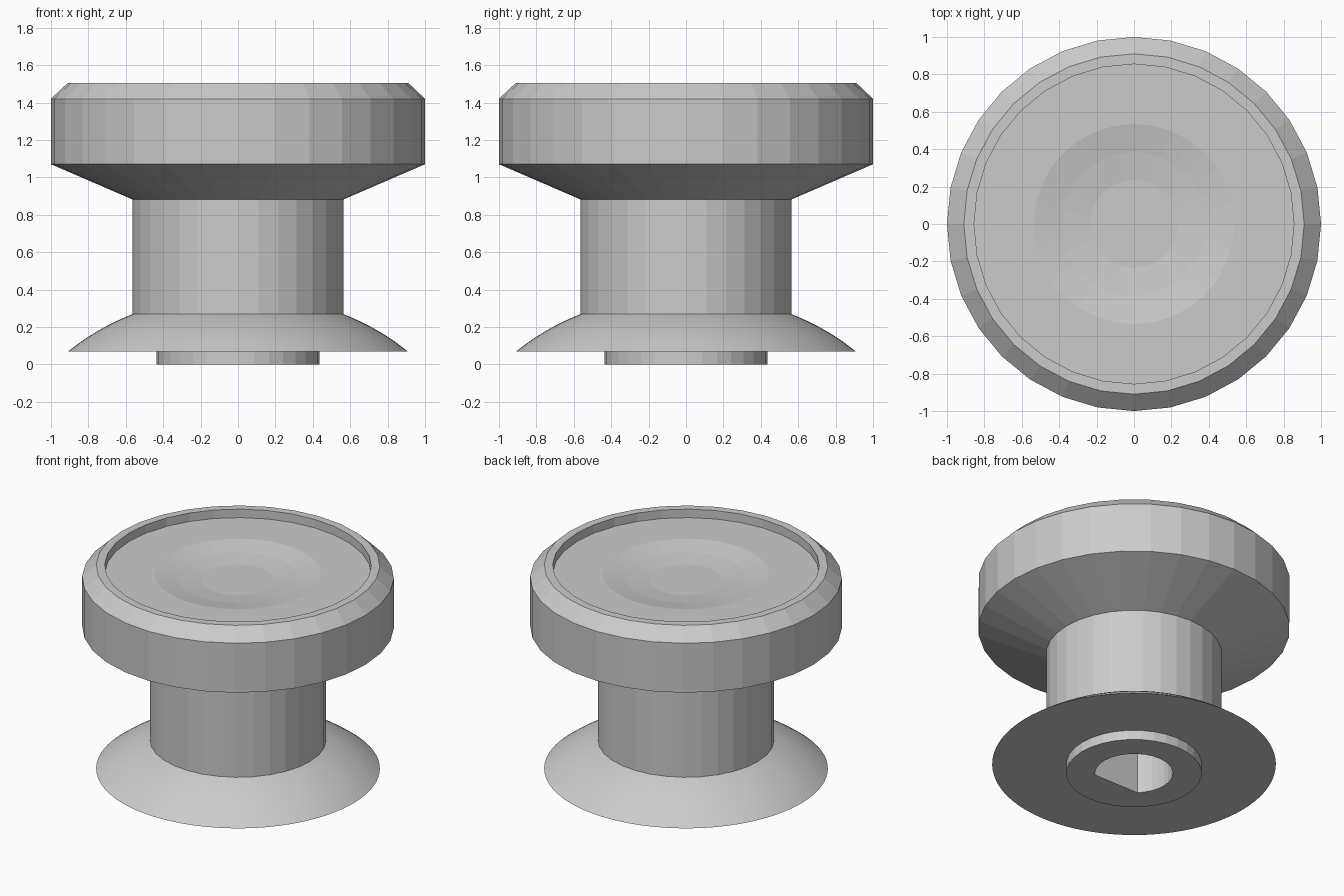
import bpy
import bmesh
import math

if "Cube" in bpy.data.objects:
    bpy.data.objects.remove(bpy.data.objects["Cube"])

grey = bpy.data.materials.new("plain_grey")
grey.diffuse_color = (0.6, 0.6, 0.6, 1)
grey.use_nodes = True
grey.node_tree.nodes["Principled BSDF"].inputs["Base Color"].default_value = grey.diffuse_color

FLAT_Y = 0.25 * math.sin(math.pi / 4)  # position of the flat in the D-shaped socket


def ring_point(r, a, d_shape):
    """Point on a circle, or on a D outline with a flat on its front side."""
    x, y = r * math.cos(a), r * math.sin(a)
    if d_shape and y < -FLAT_Y:
        x, y = x * FLAT_Y / -y, -FLAT_Y
    return x, y


def lathe(name, profile, sides, cap_start=False, cap_end=False):
    """Turn (radius, z[, d_shape]) points about the z axis, outside on the left."""
    bm = bmesh.new()
    rings = []
    for p in profile:
        d_shape = len(p) > 2
        ring = []
        for i in range(sides):
            x, y = ring_point(p[0], 2 * math.pi * i / sides, d_shape)
            ring.append(bm.verts.new((x, y, p[1])))
        rings.append(ring)
    for low, high in zip(rings, rings[1:]):
        for i in range(sides):
            j = (i + 1) % sides
            bm.faces.new((low[i], low[j], high[j], high[i]))
    if cap_start:
        bm.faces.new(rings[0][::-1])
    if cap_end:
        bm.faces.new(rings[-1])
    mesh = bpy.data.meshes.new(name)
    bm.to_mesh(mesh)
    bm.free()
    mesh.materials.append(grey)
    obj = bpy.data.objects.new(name, mesh)
    bpy.context.collection.objects.link(obj)
    return obj


# Mounting boss with a D-shaped shaft socket
lathe("mounting_boss",
      [(0.25, 0.6, True), (0.25, 0.0, True), (0.435, 0.0), (0.435, 0.07)],
      32, cap_start=True)

# Flared skirt: flat underside, gently domed upper side
skirt = [(0.43, 0.068)]
for k in range(9):
    t = k / 8
    bulge = 0.016 * 4 * t * (1 - t)
    skirt.append((0.91 - 0.35 * t + bulge * 0.5, 0.068 + 0.202 * t + bulge * 0.85))
flange = lathe("flared_skirt", skirt, 96)
bpy.ops.object.select_all(action='DESELECT')
flange.select_set(True)
bpy.context.view_layer.objects.active = flange
bpy.ops.object.shade_smooth_by_angle()

# Straight neck
lathe("neck", [(0.565, 0.262), (0.565, 0.885)], 32)

# Wide grip: conical underside, chamfered rim, recessed top with shallow dish
lathe("grip",
      [(0.56, 0.88), (1.0, 1.07), (1.0, 1.42), (0.91, 1.505), (0.855, 1.505),
       (0.855, 1.445), (0.535, 1.445), (0.385, 1.419), (0.235, 1.403)],
      32, cap_end=True)
